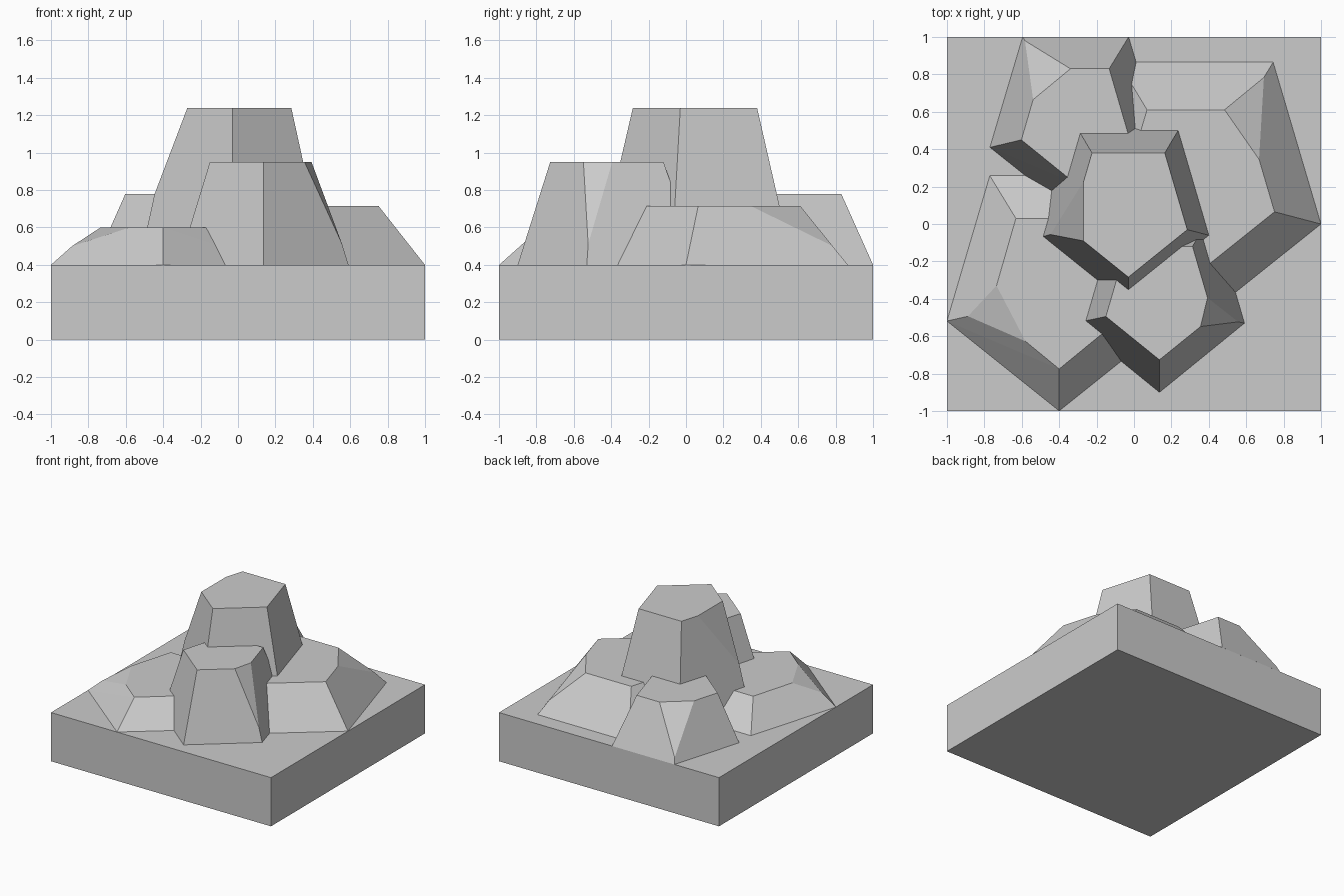
import bpy, bmesh, math
from mathutils import Vector

if "Cube" in bpy.data.objects:
    bpy.data.objects.remove(bpy.data.objects["Cube"])

GROUND = 0.4


def finish(name, bm):
    mesh = bpy.data.meshes.new(name)
    bmesh.ops.recalc_face_normals(bm, faces=bm.faces)
    bm.to_mesh(mesh)
    bm.free()
    obj = bpy.data.objects.new(name, mesh)
    bpy.context.collection.objects.link(obj)


def pentagon(cx, cy, rx, ry, z):
    # corners: 0 back right, 1 back left, 2 left, 3 front, 4 right
    angles = [math.radians(54 + 72 * i) for i in range(5)]
    return [Vector((cx + rx * math.cos(a), cy + ry * math.sin(a), z)) for a in angles]


def rock(name, height, bottom, top, corner, toward_prev, toward_next, down):
    """Tapered five-sided rock with one top corner chipped off."""
    low = pentagon(*bottom, GROUND)
    high = pentagon(*top, height)
    tip = high[corner]
    chip = [tip.lerp(high[corner - 1], toward_prev),
            tip.lerp(high[(corner + 1) % 5], toward_next),
            tip.lerp(low[corner], down)]
    points = low + [p for i, p in enumerate(high) if i != corner] + chip
    bm = bmesh.new()
    verts = [bm.verts.new(p) for p in points]
    bmesh.ops.convex_hull(bm, input=verts)
    bmesh.ops.dissolve_limit(bm, angle_limit=math.radians(0.5),
                             verts=bm.verts, edges=bm.edges)
    finish(name, bm)


# Square ground block
bm = bmesh.new()
bmesh.ops.create_cube(bm, size=1)
bmesh.ops.scale(bm, vec=(2, 2, GROUND), verts=bm.verts)
bmesh.ops.translate(bm, vec=(0, 0, GROUND / 2), verts=bm.verts)
finish("ground_block", bm)

# Rocks: height, bottom (cx, cy, rx, ry), top (cx, cy, rx, ry), chip
rock("centre_rock", 1.24, (-0.03, 0.102, 0.525, 0.581),
     (-0.03, 0.083, 0.331, 0.367), 2, 0.63, 0.236, 0.55)
rock("right_rock", 0.715, (0.33, 0.239, 0.704, 0.774),
     (0.33, 0.216, 0.443, 0.488), 0, 0.486, 0.204, 0.68)
rock("front_left_rock", 0.6, (-0.4, -0.304, 0.631, 0.695),
     (-0.4, -0.33, 0.394, 0.445), 2, 0.277, 0.52, 0.5)
rock("front_right_rock", 0.95, (0.136, -0.365, 0.478, 0.535),
     (0.136, -0.391, 0.301, 0.335), 4, 0.233, 0.267, 0.8)
rock("back_left_rock", 0.78, (-0.312, 0.573, 0.482, 0.528),
     (-0.312, 0.555, 0.305, 0.34), 1, 0.423, 0.434, 0.88)
